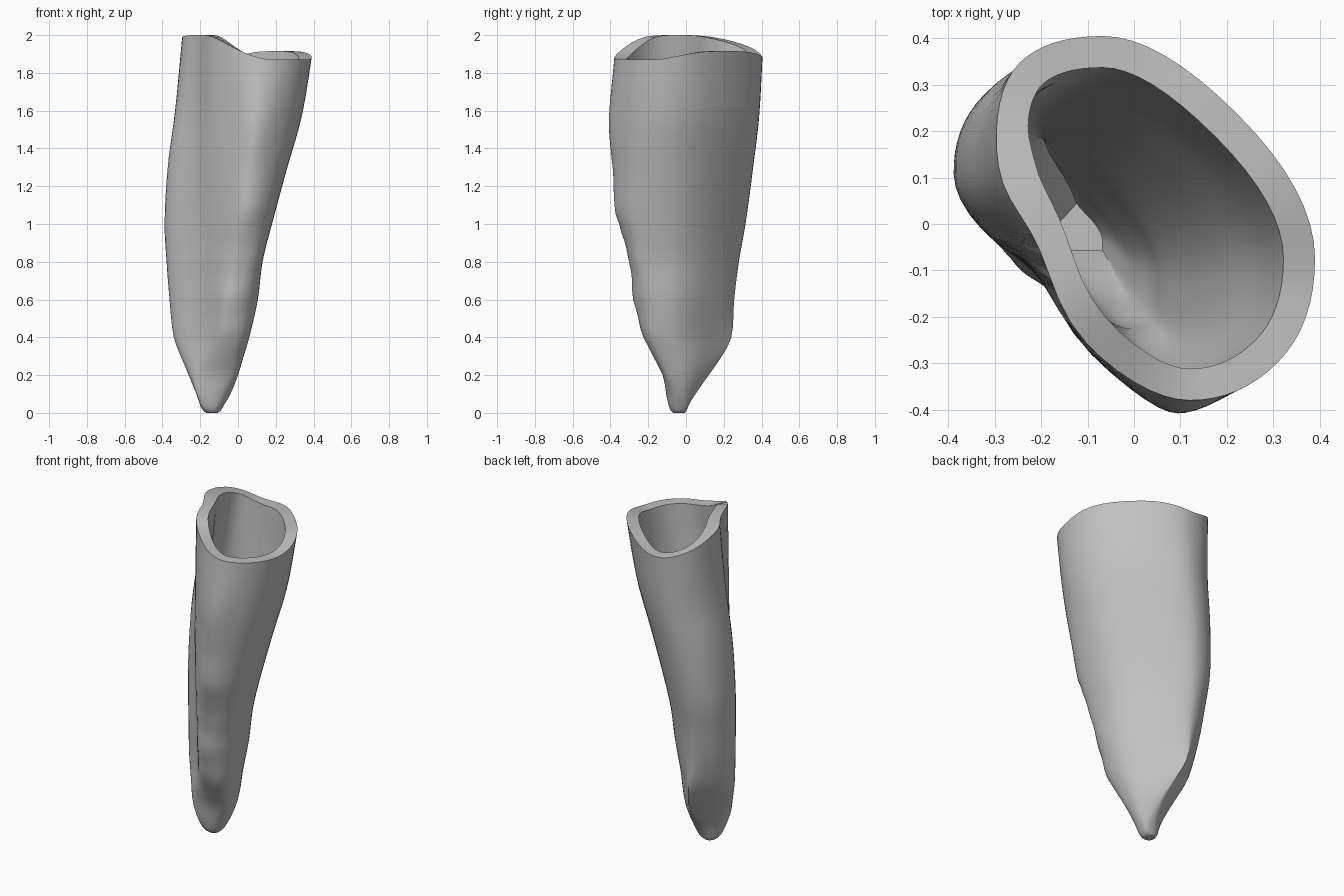
import bpy
import bmesh
from math import sin, cos, exp, atan2, radians, sqrt, pi

if "Cube" in bpy.data.objects:
    bpy.data.objects.remove(bpy.data.objects["Cube"])

# Height, then limits of the cross-section along x, y and the two diagonals
LEVELS = [
    (0.0, -.168, -.108, -.067, -.007, -.153, -.093, -.1, -.04),
    (.012, -.184, -.092, -.08, .003, -.174, -.074, -.112, -.028),
    (.04, -.2, -.075, -.092, .014, -.195, -.055, -.122, -.012),
    (.1, -.22, -.04, -.105, .05, -.22, -.028, -.138, .012),
    (.2, -.265, 0, -.125, .12, -.25, .01, -.185, .062),
    (.3, -.31, .03, -.18, .19, -.265, .03, -.245, .112),
    (.4, -.345, .06, -.23, .24, -.268, .04, -.30, .16),
    (.6, -.365, .105, -.28, .255, -.27, .07, -.355, .21),
    (.8, -.38, .13, -.30, .28, -.27, .095, -.39, .255),
    (1.0, -.39, .18, -.352, .315, -.27, .135, -.42, .31),
    (1.3, -.375, .26, -.388, .355, -.27, .205, -.425, .365),
    (1.6, -.34, .33, -.408, .385, -.265, .27, -.415, .40),
    (2.0, -.305, .39, -.38, .405, -.26, .325, -.42, .43),
]
STEPS = 8          # curve points per octagon corner
R2 = sqrt(2)


def smooth(a, b, t):
    t = min(1, max(0, (t - a) / (b - a)))
    return t * t * (3 - 2 * t)


def slope(i, k):
    a, b = LEVELS[max(i - 1, 0)], LEVELS[min(i + 1, len(LEVELS) - 1)]
    return (b[k] - a[k]) / (b[0] - a[0])


def limits(h):
    """Smoothly interpolated section limits at height h."""
    i = max(j for j in range(len(LEVELS) - 1) if LEVELS[j][0] <= h)
    a, b = LEVELS[i], LEVELS[i + 1]
    d = b[0] - a[0]
    t = (h - a[0]) / d
    s = t * t * (3 - 2 * t)
    return [a[k] * (1 - s) + b[k] * s
            + d * t * (1 - t) * ((1 - t) * slope(i, k) - t * slope(i + 1, k))
            for k in range(1, 9)]


def rim_height(x, y):
    """High on the -x side, low front and back, slight rise opposite."""
    q = atan2(y, x - .03)
    return (1.87 + .13 * smooth(-.15, .98, cos(q - radians(195)))
            + .045 * smooth(.3, 1, cos(q - radians(45))))


def section(h, inset):
    """Rounded octagon with a lengthwise groove, as a ring of points."""
    x0, x1, y0, y1, u0, u1, v0, v1 = [
        c + (inset if n % 2 == 0 else -inset) for n, c in enumerate(limits(h))]
    u0, u1, v0, v1 = [c * R2 for c in (u0, u1, v0, v1)]
    corners = [(x1, u1 - x1), (u1 - y1, y1), (v0 + y1, y1), (x0, x0 - v0),
               (x0, u0 - x0), (u0 - y0, y0), (v1 + y0, y0), (x1, x1 - v1)]
    if inset:
        depth = .015 + .045 * smooth(1, 2, h)
    else:
        depth = .045 * smooth(.1, .45, h) + .015 * smooth(1, 2, h)
    groove = -.06 - .07 * smooth(.4, 1.8, h)
    ring = []
    for i, b in enumerate(corners):
        a, c = corners[i - 1], corners[(i + 1) % 8]
        for n in range(STEPS):
            t = n / STEPS
            wa, wc = (1 - t) ** 2 / 2, t * t / 2
            x, y = [wa * a[k] + (1 - wa - wc) * b[k] + wc * c[k] for k in (0, 1)]
            # groove down the side facing -x and -y
            u, v = (x + y) / R2, (x - y) / R2
            side = smooth(0, .12, (u0 + u1) / 2 / R2 - u)
            dent = depth * side * exp(-((v - groove) / .15) ** 2)
            x, y = x + dent / R2, y + dent / R2
            # shallow growth ripples and a small ledge on the front
            if inset == 0:
                front = smooth(0, .25, -y)
                y -= front * .003 * sin(h * 2 * pi / .19) * smooth(.2, .4, h) * (1 - smooth(.9, 1.1, h))
                y -= .014 * front * exp(-((x - .08) / .1) ** 2) * smooth(1.0, 1.05, h) * (1 - smooth(1.06, 1.3, h))
            ring.append((x, y, h + (rim_height(x, y) - 2) * smooth(1.2, 2, h)))
    return ring


def bridge(bm, low, high):
    for i in range(len(low)):
        j = (i + 1) % len(low)
        bm.faces.new((low[i], low[j], high[j], high[i]))


# Hollow root: outer skin upward, across the rim, inner skin downward
bm = bmesh.new()
heights = [0, .005, .012, .025, .04, .07] + [.1 + .05 * i for i in range(38)] + [2.0]
rings = [section(h, 0) for h in heights]
rings += [section(h, .068) for h in reversed(heights) if h > .19]
loops = [[bm.verts.new(p) for p in ring] for ring in rings]
for low, high in zip(loops, loops[1:]):
    bridge(bm, low, high)
bm.faces.new(list(reversed(loops[0])))      # tip
bm.faces.new(loops[-1])                     # cavity floor
bmesh.ops.recalc_face_normals(bm, faces=bm.faces[:])
mesh = bpy.data.meshes.new("hollow_root")
bm.to_mesh(mesh)
bm.free()
root = bpy.data.objects.new("hollow_root", mesh)
bpy.context.collection.objects.link(root)

# Single grey material
grey = bpy.data.materials.new("plain_grey")
grey.use_nodes = True
colour = (.53, .53, .53, 1)
grey.diffuse_color = colour
grey.node_tree.nodes["Principled BSDF"].inputs["Base Color"].default_value = colour
mesh.materials.append(grey)

bpy.context.view_layer.objects.active = root
root.select_set(True)
bpy.ops.object.shade_smooth_by_angle(angle=radians(40))
